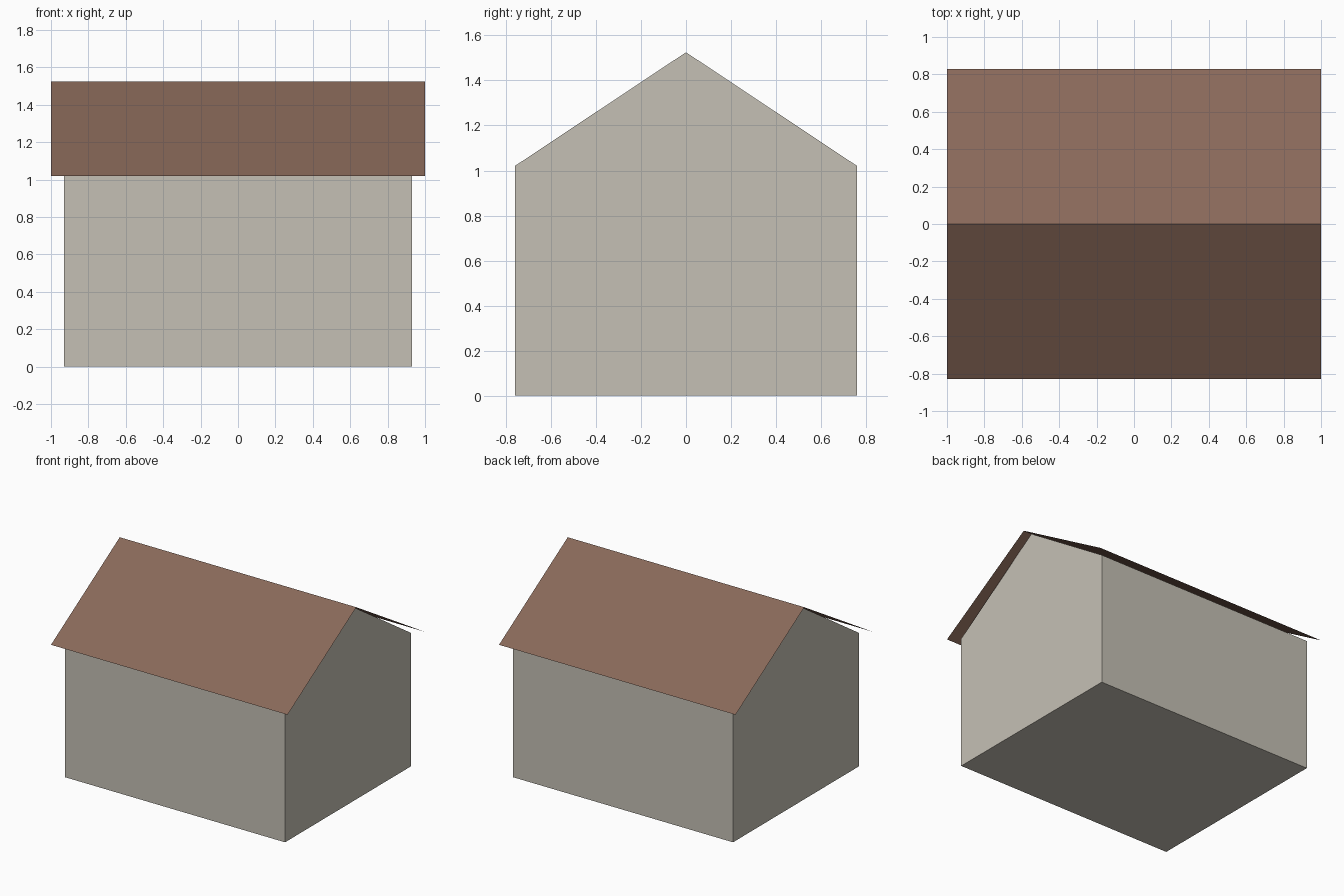
import bpy
import bmesh

if "Cube" in bpy.data.objects:
    bpy.data.objects.remove(bpy.data.objects["Cube"], do_unlink=True)

EAVE, RIDGE = 1.02, 1.525


def make_material(name, colour):
    mat = bpy.data.materials.new(name)
    mat.use_nodes = True
    mat.diffuse_color = colour
    mat.node_tree.nodes["Principled BSDF"].inputs["Base Color"].default_value = colour
    return mat


def extrude_profile(name, profile, half_length, mat, closed):
    """Sweep a (y, z) profile along x; closed profiles become solids."""
    bm = bmesh.new()
    verts = [bm.verts.new((-half_length, y, z)) for y, z in profile]
    if closed:
        source = [bm.faces.new(verts)]
    else:
        source = [bm.edges.new(pair) for pair in zip(verts, verts[1:])]
    if closed:
        swept = bmesh.ops.extrude_face_region(bm, geom=source, use_keep_orig=True)
    else:
        swept = bmesh.ops.extrude_edge_only(bm, edges=source)
    moved = [g for g in swept["geom"] if isinstance(g, bmesh.types.BMVert)]
    bmesh.ops.translate(bm, verts=moved, vec=(2 * half_length, 0, 0))
    bmesh.ops.recalc_face_normals(bm, faces=bm.faces)
    # Open sheets face upwards
    if not closed:
        bm.normal_update()
        down = [f for f in bm.faces if f.normal.z < 0]
        bmesh.ops.reverse_faces(bm, faces=down)
    mesh = bpy.data.meshes.new(name)
    bm.to_mesh(mesh)
    bm.free()
    mesh.materials.append(mat)
    obj = bpy.data.objects.new(name, mesh)
    bpy.context.collection.objects.link(obj)
    return obj


plaster = make_material("pale plaster", (0.56, 0.53, 0.46, 1))
tile = make_material("brown roof", (0.25, 0.14, 0.10, 1))

# Gabled walls with a floor
extrude_profile("walls", [(-0.76, 0), (0.76, 0), (0.76, EAVE), (0, RIDGE), (-0.76, EAVE)],
                0.93, plaster, True)

# Thin folded roof sheet overhanging on every side
extrude_profile("roof", [(-0.83, EAVE), (0, RIDGE), (0.83, EAVE)], 1.0, tile, False)
